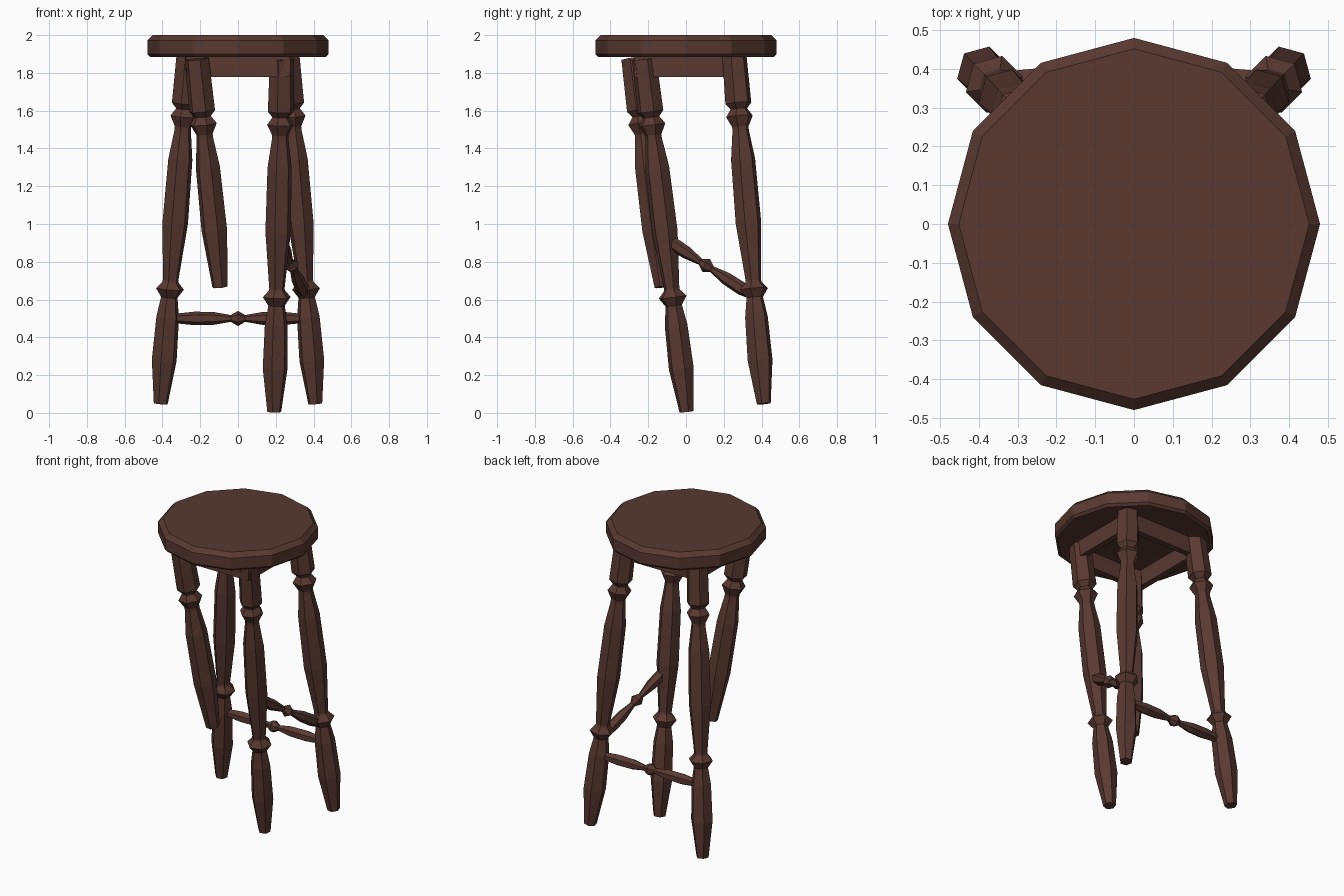
import bpy, bmesh, math
from mathutils import Vector, Matrix

if "Cube" in bpy.data.objects:
    bpy.data.objects.remove(bpy.data.objects["Cube"])

wood = bpy.data.materials.new("dark brown wood")
wood.diffuse_color = (0.10, 0.041, 0.031, 1)
wood.use_nodes = True
wood.node_tree.nodes["Principled BSDF"].inputs["Base Color"].default_value = wood.diffuse_color


def finish(bm, name):
    bmesh.ops.recalc_face_normals(bm, faces=bm.faces[:])
    me = bpy.data.meshes.new(name)
    bm.to_mesh(me)
    bm.free()
    me.materials.append(wood)
    ob = bpy.data.objects.new(name, me)
    bpy.context.collection.objects.link(ob)
    return ob


def turned(name, origin, axis, profile, sides, outward):
    """Low-poly turned part: profile is (distance along axis, radius);
    one corner of each ring points along the outward direction."""
    bm = bmesh.new()
    a = Vector(axis).normalized()
    u = Vector(outward)
    u = (u - a * u.dot(a)).normalized()
    v = a.cross(u)
    rings = []
    for d, r in profile:
        ring = []
        for i in range(sides):
            t = 2 * math.pi * i / sides
            ring.append(bm.verts.new(Vector(origin) + a * d
                                     + (u * math.cos(t) + v * math.sin(t)) * r))
        rings.append(ring)
    for r0, r1 in zip(rings, rings[1:]):
        for i in range(sides):
            j = (i + 1) % sides
            bm.faces.new((r0[i], r0[j], r1[j], r1[i]))
    bm.faces.new(rings[0])
    bm.faces.new(rings[-1])
    return finish(bm, name)


# Seat: twelve-sided disc with bevelled rims
turned("seat", (0, 0, 0), (0, 0, 1),
       [(1.885, 0.465), (1.90, 0.48), (1.972, 0.48), (2.0, 0.452)], 12, (1, 0, 0))

# Legs: distances are measured down from the upper bead
upper = [(-0.35, 0.066), (-0.07, 0.071), (-0.04, 0.045), (0, 0.073), (0.055, 0.045),
         (0.075, 0.045), (0.23, 0.066), (0.57, 0.07), (0.875, 0.042)]
lower = [(0.885, 0.045), (0.92, 0.076), (0.965, 0.045), (1.07, 0.062),
         (1.30, 0.068), (1.532, 0.038)]
legs = {  # name: (upper bead, lower bead, outward, profile)
    "back_left_leg": ((-0.287, 0.283, 1.57), (-0.36, 0.36, 0.66), (-1, 1, 0), upper + lower),
    "back_right_leg": ((0.287, 0.283, 1.57), (0.36, 0.36, 0.66), (1, 1, 0), upper + lower),
    "loose_front_right_leg": ((0.225, -0.18, 1.526), (0.205, -0.07, 0.61), (1, -1, 0), upper + lower),
    "broken_front_left_leg": ((-0.183, -0.235, 1.53), (-0.09, -0.12, 0.62), (-1, -1, 0), upper),
}
for name, (top, low, out, prof) in legs.items():
    turned(name, top, Vector(low) - Vector(top), prof, 6, out)

# Aprons: square frame under the seat
for i, side in enumerate(("right", "back", "left", "front")):
    bm = bmesh.new()
    bmesh.ops.create_cube(bm, size=1)
    m = (Matrix.Rotation(i * math.pi / 2, 4, 'Z') @ Matrix.Translation((0.255, 0, 1.835))
         @ Matrix.Diagonal((0.04, 0.54, 0.115, 1)))
    bmesh.ops.transform(bm, matrix=m, verts=bm.verts)
    finish(bm, side + "_apron")


# Stretchers: two slim spindles with a centre bead
def stretcher(name, p, q):
    p, q = Vector(p), Vector(q)
    h = (q - p).length / 2
    half = [(0.038, 0.018), (0.13, 0.034), (0.23, 0.036), (h, 0.022)]
    prof = [(-d, r) for d, r in reversed(half)] + [(0, 0.04)] + half
    turned(name, (p + q) / 2, q - p, prof, 6, (0, 0, 1))


stretcher("back_stretcher", (-0.36, 0.372, 0.5), (0.36, 0.372, 0.5))
stretcher("right_stretcher", (0.212, -0.13, 0.935), (0.355, 0.345, 0.625))
